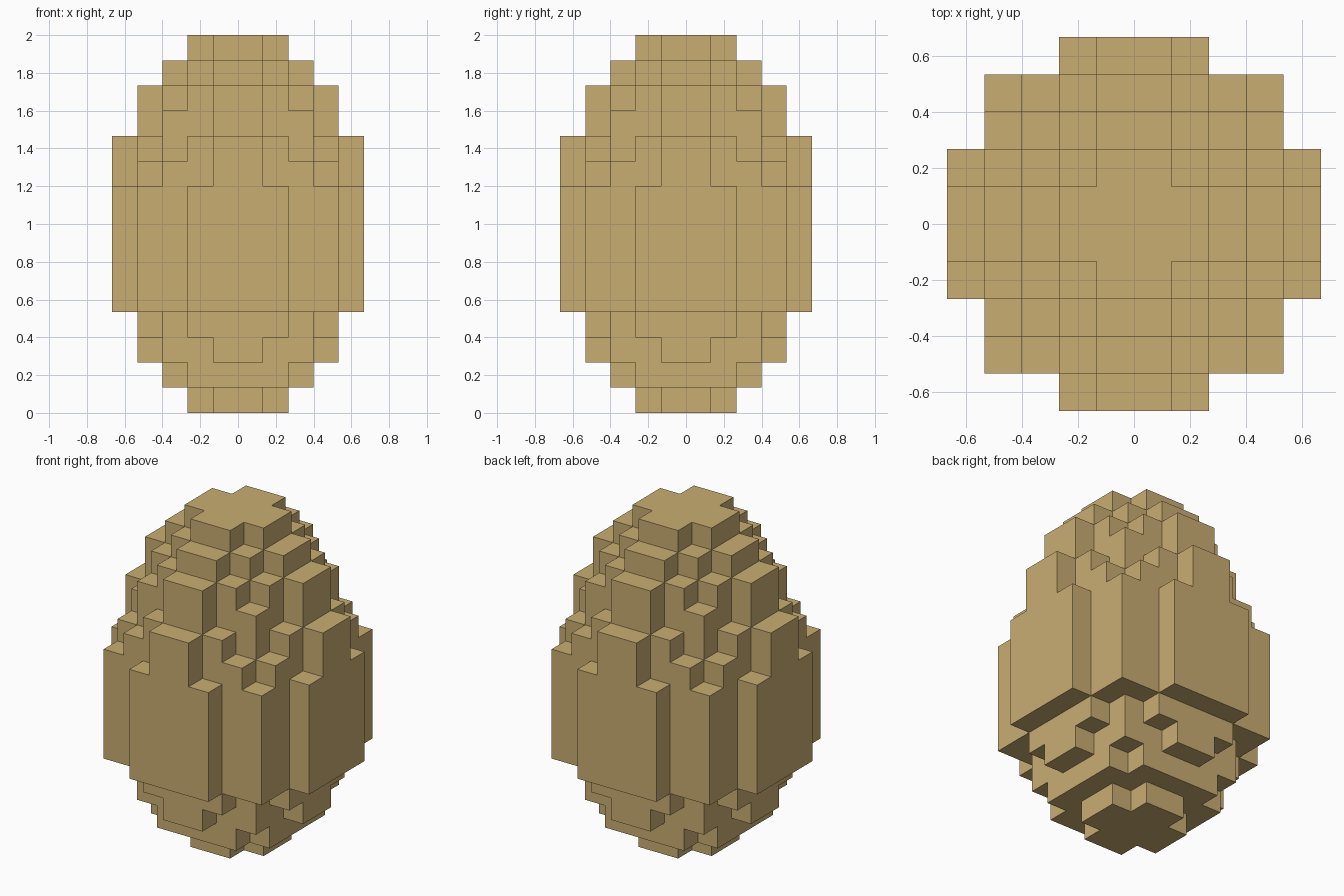
import bpy, bmesh, math
from mathutils import Vector

if "Cube" in bpy.data.objects:
    bpy.data.objects.remove(bpy.data.objects["Cube"])

U = 2 / 15  # edge length of one block

# Each layer (bottom to top): repeat count, then half-depth in blocks for
# every column going outwards from the centre; mirrored to four quarters.
LAYERS = [
    (1, [2, 1]),
    (1, [3, 3, 2]),
    (1, [4, 3, 3, 1]),
    (1, [4, 4, 3, 2]),
    (5, [5, 5, 4, 4, 2]),
    (1, [5, 4, 4, 3, 1]),
    (1, [5, 4, 3, 2, 1]),
    (1, [4, 3, 3, 1]),
    (1, [4, 3, 2, 1]),
    (1, [3, 2, 1]),
    (1, [2, 1]),
]

# Filled blocks of the egg
blocks = set()
z = 0
for count, profile in LAYERS:
    for _ in range(count):
        for i, depth in enumerate(profile):
            for j in range(depth):
                blocks |= {(x, y, z) for x in (i, -1 - i) for y in (j, -1 - j)}
        z += 1

# Outer skin: one quad wherever a block meets empty space
bm = bmesh.new()
for block in blocks:
    for axis in range(3):
        for sign in (1, -1):
            n = Vector((0, 0, 0))
            n[axis] = sign
            if tuple(int(b + d) for b, d in zip(block, n)) in blocks:
                continue
            a = Vector((0, 0, 0))
            a[(axis + 1) % 3] = 0.5
            b = n.cross(a)
            c = Vector(block) + Vector((0.5, 0.5, 0.5)) + n * 0.5
            bm.faces.new([bm.verts.new((c + p) * U)
                          for p in (-a - b, a - b, a + b, -a + b)])

# Merge into clean flat panels
bmesh.ops.remove_doubles(bm, verts=bm.verts, dist=0.001)
bmesh.ops.dissolve_limit(bm, angle_limit=math.radians(1),
                         verts=bm.verts, edges=bm.edges)
mesh = bpy.data.meshes.new("block_egg")
bm.to_mesh(mesh)
bm.free()

# Single sandy colour
sand = bpy.data.materials.new("sand")
sand.diffuse_color = (0.584, 0.423, 0.171, 1)
sand.use_nodes = True
sand.node_tree.nodes["Principled BSDF"].inputs["Base Color"].default_value = sand.diffuse_color
mesh.materials.append(sand)

egg = bpy.data.objects.new("block_egg", mesh)
bpy.context.collection.objects.link(egg)
